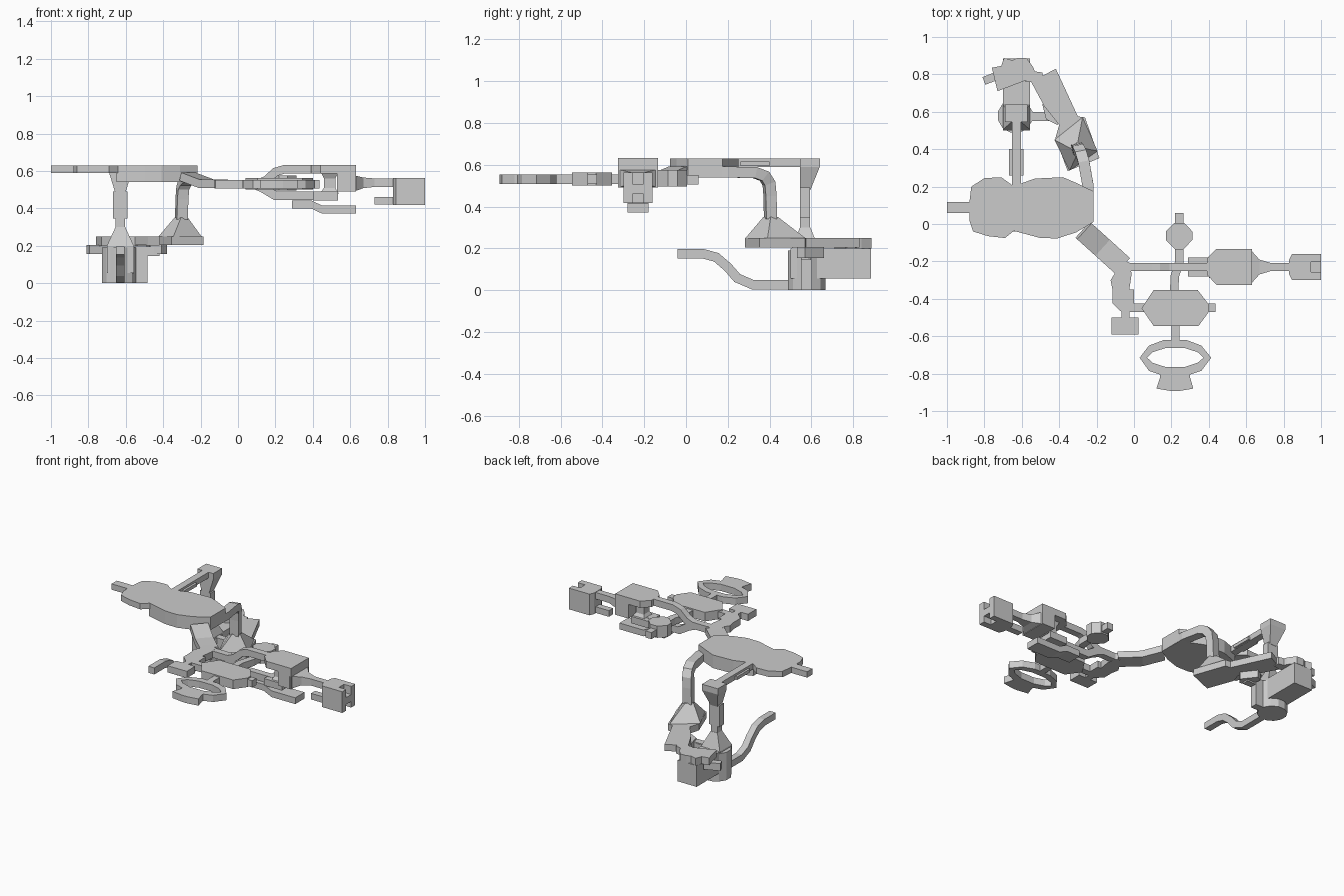
import bpy, bmesh, math
from mathutils import Vector

Z = Vector((0, 0, 1))


def loft(name, rings):
    """Closed solid through rings of equal point count."""
    bm = bmesh.new()
    vs = [[bm.verts.new(p) for p in r] for r in rings]
    n = len(vs[0])
    for a, b in zip(vs, vs[1:]):
        for i in range(n):
            j = (i + 1) % n
            bm.faces.new((a[i], a[j], b[j], b[i]))
    bm.faces.new(vs[0][::-1])
    bm.faces.new(vs[-1])
    bmesh.ops.recalc_face_normals(bm, faces=bm.faces)
    me = bpy.data.meshes.new(name)
    bm.to_mesh(me)
    bm.free()
    ob = bpy.data.objects.new(name, me)
    bpy.context.collection.objects.link(ob)
    return ob


def plate(name, pts, z0, z1):
    return loft(name, [[(x, y, z) for x, y in pts] for z in (z0, z1)])


def rect(x0, x1, y0, y1):
    return [(x0, y0), (x1, y0), (x1, y1), (x0, y1)]


def box(name, x0, x1, y0, y1, z0, z1):
    return plate(name, rect(x0, x1, y0, y1), z0, z1)


def ngon(cx, cy, rx, ry, n, off=0.5):
    return [(cx + rx * math.cos((i + off) * math.tau / n),
             cy + ry * math.sin((i + off) * math.tau / n)) for i in range(n)]


def tube(name, path, w, h, side=None):
    """Rectangular corridor swept along a path, mitred at the bends."""
    p = [Vector(q) for q in path]
    rings = []
    for i, q in enumerate(p):
        a = (q - p[i - 1]).normalized() if i else (p[1] - q).normalized()
        b = (p[i + 1] - q).normalized() if i < len(p) - 1 else a
        t = (a + b).normalized()
        s = Vector(side).normalized() if side else t.cross(Z).normalized()
        n = s.cross(t).normalized()
        k = 1 / max(0.6, t.dot(a))
        kw, kh = (1, k) if side or abs(a.z - b.z) > 0.01 else (k, 1)
        s, n = s * w * kw / 2, n * h * kh / 2
        rings.append([q - s - n, q + s - n, q + s + n, q - s + n])
    return loft(name, rings)


# West hall: thick main room, thinner side lobe and end stem
plate("main_hall", [(-.65, .2), (-.53, .243), (-.38, .25), (-.31, .22), (-.217, .175),
                    (-.217, .01), (-.31, -.045), (-.41, -.077), (-.5, -.075), (-.65, -.035)], .54, .63)
plate("hall_lobe", [(-.88, .115), (-.87, .2), (-.8, .245), (-.71, .25), (-.64, .2), (-.64, -.035),
                    (-.69, -.075), (-.78, -.065), (-.86, -.04), (-.88, .02)], .59, .63)
box("hall_stem", -1, -.86, .06, .117, .59, .63)

# Northern upper corridor with side ribs, and the shaft it drops into
box("north_corridor", -.653, -.605, .2, .58, .59, .63)
for x in (-.668, -.61):
    box("corridor_rib", x, x + .02, .26, .4, .593, .615)
    box("shaft_rib", x, x + .02, .545, .593, .345, .49)
loft("shaft_head", [[(x, y, z) for x, y in rect(-.629 - a, -.629 + a, y0, y1)]
                    for a, y0, y1, z in ((.026, .545, .595, .48), (.06, .545, .64, .59), (.06, .545, .64, .63))])
box("north_shaft", -.655, -.603, .545, .593, .25, .5)
loft("shaft_foot", [[(x, y, z) for x, y in rect(-.629 - a, -.629 + a, .57 - b, .57 + b)]
                    for a, b, z in ((.026, .025, .3), (.072, .065, .2), (.072, .065, .18))])

# Lower north chamber, round base and winding exit
box("lower_chamber", -.7, -.557, .5, .885, .055, .2)
plate("round_base", ngon(-.635, .578, .095, .093, 12), 0, .055)
plate("chamber_drum", ngon(-.635, .578, .095, .093, 12), .05, .19)
tube("winding_exit", [(-.629, -.04, .175), (-.629, .08, .175), (-.629, .145, .157), (-.629, .2, .11),
                      (-.629, .245, .058), (-.629, .32, .026), (-.629, .52, .026)], .045, .045, (1, 0, 0))
box("side_shaft", -.555, -.485, .55, .6, 0, .19)
box("side_link", -.56, -.42, .55, .597, .145, .195)
plate("link_landing", [(-.49, .64), (-.45, .66), (-.38, .57), (-.41, .53), (-.47, .56)], .155, .205)

# Irregular north hub with its slanted gallery
plate("north_hub", [(-.73, .71), (-.76, .835), (-.71, .845), (-.695, .888), (-.65, .875), (-.625, .888),
                    (-.575, .888), (-.54, .84), (-.515, .78), (-.56, .775)], .2, .25)
plate("hub_stem", [(-.81, .785), (-.795, .745), (-.7, .78), (-.71, .825)], .155, .205)
plate("hub_link", [(-.58, .76), (-.54, .76), (-.49, .77), (-.49, .81), (-.56, .82)], .2, .25)
plate("slanted_gallery", [(-.55, .76), (-.418, .83), (-.3, .575), (-.262, .57), (-.185, .352), (-.355, .283),
                          (-.42, .46), (-.4, .53), (-.48, .63)][:9], .205, .25)

# Curving drop from main hall to slanted gallery
tube("curved_drop", [(-.25, .08, .565), (-.245, .2, .565), (-.268, .33, .562), (-.282, .375, .545),
                     (-.295, .397, .51), (-.3, .402, .45), (-.302, .404, .34)], .06, .052, (.98, .2, 0))
top = [(-.34, .405), (-.3, .44), (-.268, .405), (-.305, .37)]
foot = [(-.425, .45), (-.275, .57), (-.195, .39), (-.345, .285)]
loft("drop_foot", [[(x, y, .25) for x, y in foot], [(x, y, .35) for x, y in top]])

# Ramp from main hall to the southern spine
tube("hall_ramp", [(-.27, -.035, .57), (-.17, -.125, .532), (-.06, -.225, .53)], .115, .045)
plate("south_spine", [(-.12, -.21), (-.1, -.26), (-.125, -.3), (-.115, -.35), (-.115, -.425), (-.067, -.47),
                      (-.067, -.51), (-.025, -.51), (-.025, -.47), (0, -.47), (0, -.35), (-.025, -.35),
                      (-.013, -.27), (-.02, -.21), (-.07, -.18)], .507, .553)
box("spine_end", -.12, .025, -.59, -.5, .507, .553)

# South room, ring walk and end room
plate("south_room", [(.04, -.45), (.105, -.353), (.34, -.353), (.4, -.43), (.4, -.47), (.345, -.545),
                     (.105, -.545)], .5, .562)
box("room_stem_west", -.02, .08, -.47, -.425, .507, .553)
box("room_stem_east", .38, .437, -.47, -.425, .507, .553)
box("ring_neck", .2, .243, -.64, -.53, .507, .553)
outer = [(.03, -.715), (.08, -.65), (.16, -.62), (.28, -.62), (.36, -.65), (.413, -.715),
         (.36, -.785), (.3, -.805), (.14, -.805), (.08, -.785)]
inner = [(.07, -.715), (.1, -.685), (.17, -.663), (.27, -.663), (.34, -.685), (.372, -.715),
         (.34, -.742), (.27, -.765), (.17, -.765), (.1, -.742)]
for i in range(10):
    j = (i + 1) % 10
    plate("ring_segment", [outer[i], outer[j], inner[j], inner[i]], .507, .553)
plate("ring_end_room", [(.14, -.795), (.14, -.82), (.12, -.88), (.2, -.893), (.24, -.893), (.317, -.88),
                        (.3, -.82), (.3, -.795)], .507, .553)

# Passage north from the room to the small bulb
tube("cross_passage", [(.215, -.36, .53), (.218, -.28, .53), (.243, -.2, .53), (.243, -.11, .53)], .045, .045)
plate("small_bulb", [(.17, -.085), (.17, -.04), (.215, .005), (.27, .005), (.312, -.04), (.312, -.085),
                     (.265, -.135), (.22, -.135)], .495, .575)
box("bulb_stem", .22, .265, -.01, .06, .505, .55)

# East corridor splitting into upper and lower ways
tube("east_corridor_upper", [(-.04, -.23, .53), (.1, -.23, .53), (.15, -.23, .55), (.2, -.23, .595),
                             (.25, -.23, .61), (.42, -.23, .61)], .045, .045)
tube("east_corridor_lower", [(.08, -.23, .53), (.13, -.23, .51), (.2, -.23, .468), (.53, -.23, .468)], .045, .047)

# East block, inner shaft and lower platforms
plate("east_block_roof", [(.39, -.27), (.44, -.325), (.63, -.325), (.63, -.133), (.44, -.133), (.39, -.185)], .587, .633)
box("east_block_body", .53, .63, -.325, -.133, .49, .63)
loft("inner_shaft", [[(x, y, z) for x, y in rect(.49 - a, .49 + a, -.23 - a, -.23 + a)]
                     for a, z in ((.05, .48), (.03, .51), (.03, .56), (.045, .59))])
box("middle_platform", .4, .535, -.29, -.17, .443, .49)
loft("lower_platform", [[(x, y, z + d) for y, d in ((-.28, 0), (-.18, 0), (-.18, .043), (-.28, .043))]
                        for x, z in ((.29, .4), (.39, .4), (.45, .372), (.63, .372))])

# Tapered link to the east end block
loft("east_taper", [[(x, y, z) for y, z in ((-.23 - a, z0), (-.23 + a, z0), (-.23 + a, z1), (-.23 - a, z1))]
                    for x, a, z0, z1 in ((.62, .096, .49, .577), (.67, .04, .508, .565), (.73, .022, .515, .56))])
box("east_link", .72, .85, -.252, -.208, .515, .56)
box("east_lower_stub", .73, .85, -.252, -.208, .42, .462)

# East end block with slots cut in its outer face
plate("end_block", [(.83, -.27), (.845, -.3), (.945, -.3), (.945, -.16), (.845, -.16), (.83, -.19)], .418, .563)
for y0, y1 in ((-.3, -.257), (-.203, -.16)):
    box("end_block_cheek", .945, 1, y0, y1, .418, .563)
box("end_block_web", .945, 1, -.26, -.2, .46, .507)
